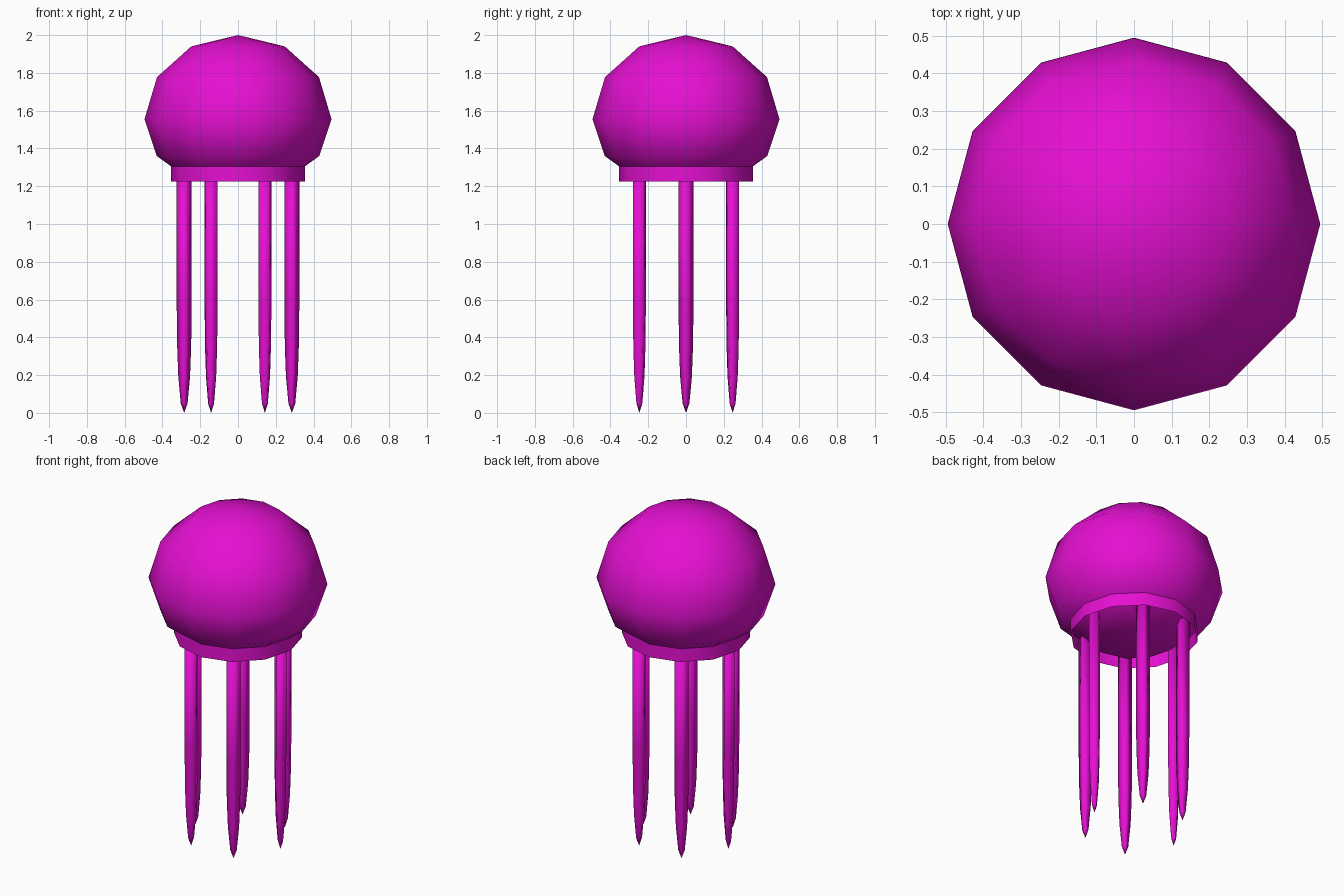
import bpy, bmesh, math

if "Cube" in bpy.data.objects:
    bpy.data.objects.remove(bpy.data.objects["Cube"])

# One flat colour for the whole animal
magenta = bpy.data.materials.new("magenta")
magenta.diffuse_color = (0.79, 0.005, 0.65, 1)
magenta.use_nodes = True
magenta.node_tree.nodes["Principled BSDF"].inputs["Base Color"].default_value = magenta.diffuse_color


def lathe(name, profile, sides, centre=(0, 0), turn=0.0):
    """Revolve (radius, z) points around a vertical axis; radius 0 makes a pole."""
    bm = bmesh.new()
    rings = []
    for r, z in profile:
        count = sides if r > 0 else 1
        rings.append([bm.verts.new((centre[0] + r * math.cos(turn + 2 * math.pi * i / sides),
                                    centre[1] + r * math.sin(turn + 2 * math.pi * i / sides), z))
                      for i in range(count)])
    for a, b in zip(rings, rings[1:]):
        for i in range(sides):
            j = (i + 1) % sides
            corners = [a[i % len(a)], b[i % len(b)], b[j % len(b)], a[j % len(a)]]
            bm.faces.new(list(dict.fromkeys(corners)))
    for f in bm.faces:
        f.smooth = True
    mesh = bpy.data.meshes.new(name)
    bm.to_mesh(mesh)
    bm.free()
    mesh.materials.append(magenta)
    obj = bpy.data.objects.new(name, mesh)
    bpy.context.collection.objects.link(obj)
    return obj


# Bell: 12-sided dome with a flattened underside
R, MID, UP = 0.495, 1.555, 0.445
dome = [(0, MID + UP)]
dome += [(R * math.cos(math.radians(a)), MID + UP * math.sin(math.radians(a))) for a in (60, 30, 0)]
dome += [(0.43, 1.36), (0.247, 1.227), (0, 1.227)]
lathe("bell", dome, 12)

# Collar: open band below the bell
lathe("collar", [(0.354, 1.31), (0.354, 1.225)], 12)

# Six four-sided tapering tentacles in a ring
tentacle = [(0, 1.27), (0.04, 1.27), (0.04, 0.6), (0.037, 0.35),
            (0.031, 0.19), (0.018, 0.05), (0, 0)]
for k in range(6):
    a = k * math.pi / 3
    lathe(f"tentacle_{k + 1}", tentacle, 4,
          (0.285 * math.cos(a), 0.285 * math.sin(a)), a)
